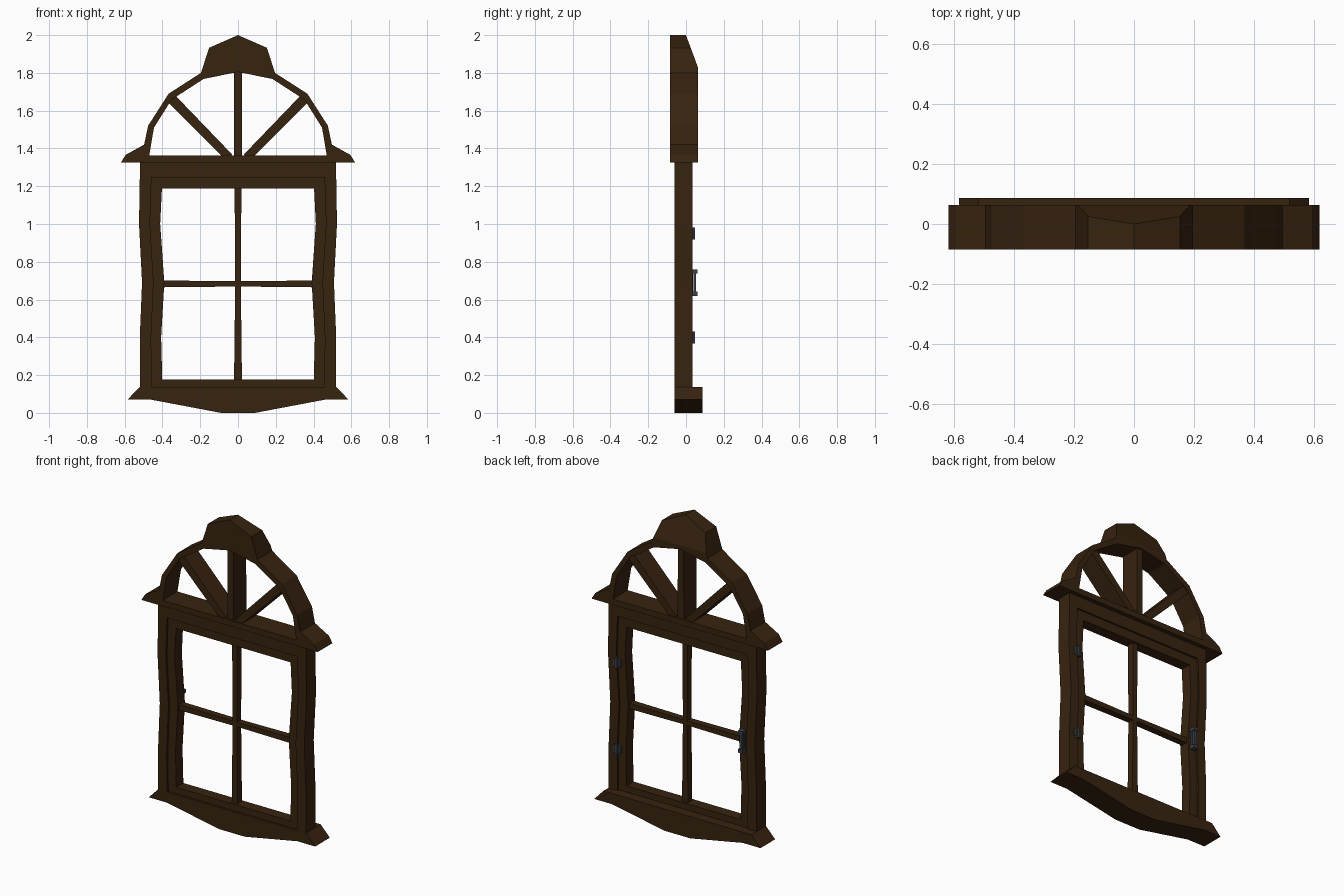
import bpy, bmesh
from mathutils import Vector

cube = bpy.data.objects.get("Cube")
if cube:
    bpy.data.objects.remove(cube, do_unlink=True)


def material(name, rgb):
    m = bpy.data.materials.new(name)
    m.use_nodes = True
    m.diffuse_color = (*rgb, 1)
    m.node_tree.nodes["Principled BSDF"].inputs["Base Color"].default_value = (*rgb, 1)
    return m


wood = material("dark_brown_wood", (0.039, 0.017, 0.005))
metal = material("dark_grey_metal", (0.042, 0.052, 0.062))


def prism(name, outline, y0, y1, mat=wood, cut=None):
    """Extrude an (x, z) outline from y0 to y1, optionally cut by a plane."""
    bm = bmesh.new()
    face = bm.faces.new([bm.verts.new((x, y0, z)) for x, z in outline])
    ext = bmesh.ops.extrude_face_region(bm, geom=[face], use_keep_orig=True)
    moved = [v for v in ext["geom"] if isinstance(v, bmesh.types.BMVert)]
    bmesh.ops.translate(bm, verts=moved, vec=(0, y1 - y0, 0))
    if cut:
        res = bmesh.ops.bisect_plane(bm, geom=bm.verts[:] + bm.edges[:] + bm.faces[:],
                                     plane_co=cut[0], plane_no=cut[1], clear_outer=True)
        edges = [e for e in res["geom_cut"] if isinstance(e, bmesh.types.BMEdge)]
        bmesh.ops.holes_fill(bm, edges=edges)
    bmesh.ops.recalc_face_normals(bm, faces=bm.faces[:])
    me = bpy.data.meshes.new(name)
    bm.to_mesh(me)
    bm.free()
    me.materials.append(mat)
    ob = bpy.data.objects.new(name, me)
    bpy.context.scene.collection.objects.link(ob)
    return ob


def box(name, x0, x1, z0, z1, y0, y1, mat=wood):
    return prism(name, [(x0, z0), (x1, z0), (x1, z1), (x0, z1)], y0, y1, mat)


def symmetric(half):
    """Complete an outline whose +x half runs from one end to the other."""
    return half + [(-x, z) for x, z in reversed(half) if x > 0]


def bar(name, a, b, wa, wb, y0, y1):
    """Tapered straight bar between two (x, z) points."""
    a, b = Vector(a), Vector(b)
    d = (b - a).normalized()
    n = Vector((-d.y, d.x)) / 2
    return prism(name, [a - n * wa, b - n * wb, b + n * wb, a + n * wa], y0, y1)


# Sill with a shallow pointed apron
prism("sill", symmetric([(0.09, 0), (0.46, 0.07), (0.585, 0.07), (0.52, 0.138)]),
      -0.06, 0.087)

# Wavy jambs and casement stiles, one pair on each side
levels = [0.138, 0.4, 0.69, 1.0, 1.245]
frame_out = [0.52, 0.52, 0.508, 0.524, 0.52]
frame_in = [0.457, 0.46, 0.447, 0.466, 0.458]
stile_in = [0.40, 0.407, 0.39, 0.412, 0.40]
for side, s in (("left", 1), ("right", -1)):
    def strip(outer, inner):
        pts = list(zip(outer, levels)) + list(zip(inner, levels))[::-1]
        return [(s * x, z) for x, z in pts]
    prism(side + "_jamb", strip(frame_out, frame_in), -0.06, 0.035)
    prism(side + "_casement_stile", strip(frame_in, stile_in), -0.047, 0.024)

# Head and casement rails
box("frame_head", -0.52, 0.52, 1.245, 1.326, -0.062, 0.035)
box("casement_top_rail", -0.41, 0.41, 1.187, 1.245, -0.047, 0.024)
box("casement_bottom_rail", -0.41, 0.41, 0.138, 0.178, -0.047, 0.024)

# Glazing bars
bar("upper_glazing_bar", (0, 0.68), (0, 1.19), 0.03, 0.036, -0.033, 0.01)
bar("lower_glazing_bar", (0, 0.17), (0, 0.68), 0.042, 0.03, -0.033, 0.01)
for side, s in (("left", 1), ("right", -1)):
    bar(side + "_glazing_bar", (0, 0.683), (s * 0.4, 0.683), 0.028, 0.036, -0.033, 0.01)

# Arched pediment with flared feet and a crest chamfered at the back
arch = symmetric([(0.47, 1.325), (0.62, 1.325), (0.595, 1.366), (0.497, 1.42),
                  (0.476, 1.52), (0.367, 1.69), (0.196, 1.80), (0.153, 1.933), (0, 2.0)])
arch += [(-x, z) for x, z in [(0.47, 1.362), (0.445, 1.51), (0.352, 1.658),
                              (0.182, 1.768), (0, 1.805)]]
arch += [(-x, z) for x, z in arch[-2:-6:-1]]
prism("pediment_arch", arch, -0.085, 0.063, cut=((0, 0, 2), (0, 0.17, 0.063)))
box("pediment_base", -0.475, 0.475, 1.325, 1.362, -0.085, 0.063)

# Fan spokes
bar("centre_spoke", (0, 1.35), (0, 1.82), 0.044, 0.04, -0.075, 0.053)
for side, s in (("left", 1), ("right", -1)):
    bar(side + "_spoke", (s * 0.046, 1.352), (s * 0.35, 1.662), 0.044, 0.052, -0.075, 0.053)

# Hinges on the back, joining casement and jamb
for name, z in (("lower", 0.4), ("upper", 0.95)):
    box(name + "_hinge_leaf", 0.435, 0.487, z - 0.022, z + 0.022, 0.02, 0.04, metal)
    box(name + "_hinge_knuckle", 0.452, 0.47, z - 0.032, z + 0.032, 0.03, 0.048, metal)

# Pull handle on the back
box("handle_plate", -0.435, -0.41, 0.625, 0.755, 0.02, 0.036, metal)
box("handle_grip", -0.432, -0.413, 0.63, 0.75, 0.04, 0.054, metal)
for name, z in (("lower", 0.62), ("upper", 0.738)):
    box(name + "_handle_foot", -0.438, -0.407, z, z + 0.022, 0.02, 0.06, metal)
